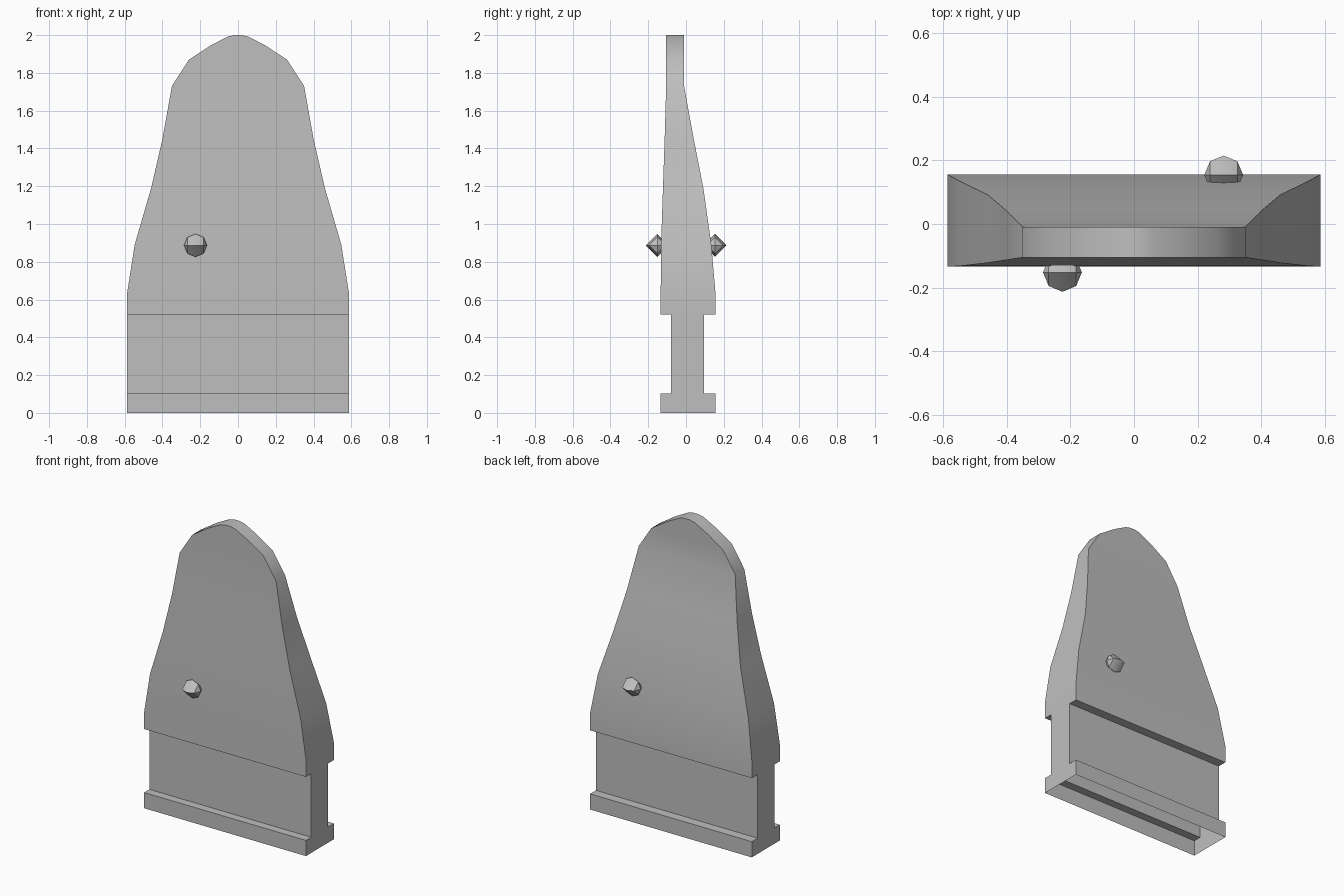
import bpy, bmesh, math

cube = bpy.data.objects.get("Cube")
if cube:
    bpy.data.objects.remove(cube, do_unlink=True)

# One grey finish for everything
grey = bpy.data.materials.new("plain_grey")
grey.use_nodes = True
colour = (0.52, 0.52, 0.52, 1)
grey.diffuse_color = colour
grey.node_tree.nodes["Principled BSDF"].inputs["Base Color"].default_value = colour


def finish(bm, name):
    mesh = bpy.data.meshes.new(name)
    bm.to_mesh(mesh)
    bm.free()
    mesh.materials.append(grey)
    obj = bpy.data.objects.new(name, mesh)
    bpy.context.collection.objects.link(obj)
    bpy.ops.object.select_all(action="DESELECT")
    obj.select_set(True)
    bpy.context.view_layer.objects.active = obj
    bpy.ops.object.shade_smooth_by_angle(angle=math.radians(35))
    return obj


# Body: rectangular sections (height, half width, front y, back y)
HALF = 0.587
FRONT, BACK = -0.134, 0.156
TIP_FRONT, TIP_BACK = -0.105, -0.01
sections = [
    (0.0, HALF, FRONT, BACK),
    (0.103, HALF, FRONT, BACK),
    (0.103, HALF, -0.08, 0.096),
    (0.52, HALF, -0.08, 0.096),
    (0.52, HALF, FRONT, BACK),
    (0.635, HALF, FRONT, BACK),
    (0.89, 0.547, -0.132, 0.134),
    (1.19, 0.46, -0.122, 0.092),
    (1.45, 0.4, -0.113, 0.041),
    (1.73, 0.35, TIP_FRONT, TIP_BACK),
    (1.87, 0.26, TIP_FRONT, TIP_BACK),
    (1.945, 0.145, TIP_FRONT, TIP_BACK),
    (1.992, 0.055, TIP_FRONT, TIP_BACK),
    (2.0, 0.02, TIP_FRONT, TIP_BACK),
]
bm = bmesh.new()
rings = [[bm.verts.new(p) for p in
          ((-w, f, z), (w, f, z), (w, b, z), (-w, b, z))]
         for z, w, f, b in sections]
for low, high in zip(rings, rings[1:]):
    is_step = low[0].co.z == high[0].co.z
    for i in range(4):
        if is_step and i % 2:      # steps have no end faces
            continue
        j = (i + 1) % 4
        bm.faces.new((low[i], low[j], high[j], high[i]))
bm.faces.new(rings[-1])            # the underside stays open
finish(bm, "body")

# Faceted studs, one on each broad side, with their poles along x
for name, x, y in (("front_stud", -0.225, -0.152), ("back_stud", 0.282, 0.154)):
    bm = bmesh.new()
    bmesh.ops.create_uvsphere(bm, u_segments=4, v_segments=4, radius=0.061)
    for v in bm.verts:
        v.co = (v.co.z, v.co.x, v.co.y)
    bmesh.ops.recalc_face_normals(bm, faces=bm.faces)
    stud = finish(bm, name)
    stud.location = (x, y, 0.887)
